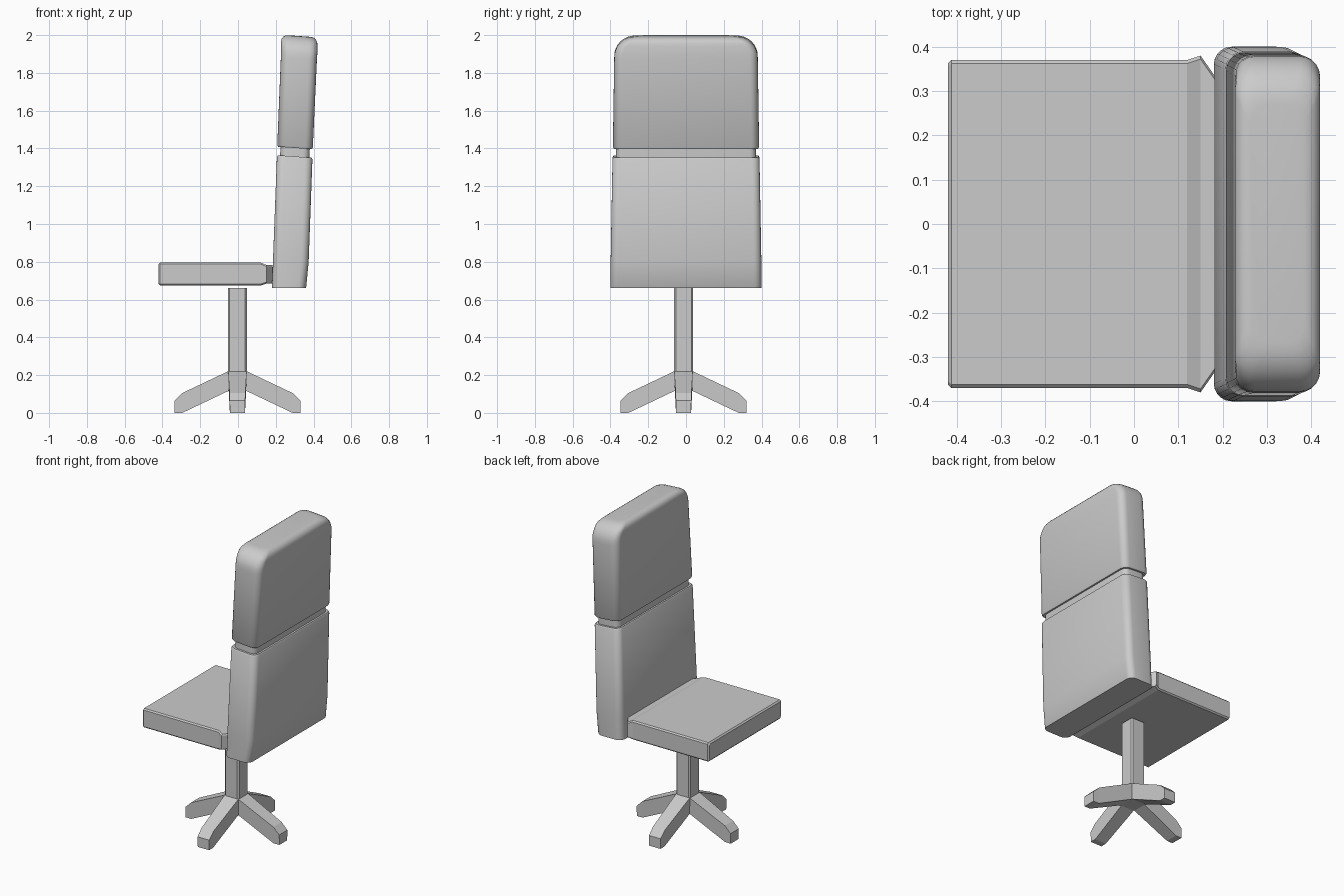
import bpy, bmesh, math

if "Cube" in bpy.data.objects:
    bpy.data.objects.remove(bpy.data.objects["Cube"])


def ring(u0, u1, v0, v1, r, n):
    """Rounded rectangle as a list of (u, v) points."""
    pts = []
    corners = ((u1 - r, v1 - r), (u0 + r, v1 - r), (u0 + r, v0 + r), (u1 - r, v0 + r))
    for k, (cu, cv) in enumerate(corners):
        for i in range(n + 1):
            a = math.pi / 2 * (k + i / n)
            pts.append((cu + r * math.cos(a), cv + r * math.sin(a)))
    return pts


def loft(name, rings, smooth=None):
    """Skin a list of equal-length 3D rings and cap both ends."""
    bm = bmesh.new()
    vr = [[bm.verts.new(p) for p in rg] for rg in rings]
    n = len(vr[0])
    for a, b in zip(vr, vr[1:]):
        for i in range(n):
            j = (i + 1) % n
            bm.faces.new((a[i], a[j], b[j], b[i]))
    bm.faces.new(vr[0])
    bm.faces.new(vr[-1])
    bmesh.ops.recalc_face_normals(bm, faces=bm.faces)
    me = bpy.data.meshes.new(name)
    bm.to_mesh(me)
    bm.free()
    ob = bpy.data.objects.new(name, me)
    bpy.context.collection.objects.link(ob)
    if smooth:
        bpy.ops.object.select_all(action='DESELECT')
        ob.select_set(True)
        bpy.context.view_layer.objects.active = ob
        bpy.ops.object.shade_smooth_by_angle(angle=math.radians(smooth))
    return ob


# Backrest: z, front x, back x, half width, corner radius
sections = [
    (0.66, 0.180, 0.358, 0.400, 0.04),
    (0.665, 0.180, 0.361, 0.400, 0.04),
    (0.80, 0.185, 0.374, 0.399, 0.04),
    (1.348, 0.206, 0.394, 0.389, 0.04),
    (1.357, 0.211, 0.389, 0.384, 0.04),
    (1.357, 0.223, 0.378, 0.371, 0.035),
    (1.402, 0.225, 0.380, 0.370, 0.035),
    (1.402, 0.213, 0.391, 0.382, 0.04),
    (1.411, 0.208, 0.396, 0.387, 0.04),
    (1.88, 0.227, 0.418, 0.380, 0.045),
]
# rounded top of the backrest
R_SIDE, R_FACE, TOP = 0.11, 0.035, 1.996
for i in range(1, 9):
    a = math.pi / 2 * i / 8
    t = R_SIDE * (1 - math.sin(a))
    dy = R_SIDE * (1 - math.cos(a))
    s = max(0, R_FACE - t)
    dx = R_FACE - math.sqrt(R_FACE ** 2 - s ** 2)
    sections.append((TOP - t, 0.228 + dx, 0.420 - dx, 0.380 - dy, 0.045))


def lean(x, z):
    return z - 0.07 * (x - 0.31) * min(1, max(0, (z - 0.7) / 0.5))


loft("backrest", [[(x, y, lean(x, z)) for x, y in ring(x0, x1, -h, h, r, 5)]
                  for z, x0, x1, h, r in sections], 40)

# Seat with flared rear edge and narrow joint: x, half width, bottom z, top z
seat = [
    (-0.42, 0.362, 0.683, 0.787),
    (-0.412, 0.370, 0.674, 0.796),
    (0.12, 0.370, 0.674, 0.796),
    (0.15, 0.380, 0.684, 0.783),
    (0.183, 0.333, 0.684, 0.783),
]
loft("seat", [[(x, y, z) for y, z in ring(-h, h, z0, z1, 0.008, 1)]
              for x, h, z0, z1 in seat])

# Column
CX, CY = -0.003, -0.013
loft("column", [[(x + CX, y + CY, z) for x, y in ring(-0.05, 0.05, -0.05, 0.05, 0.009, 1)]
                for z in (0.115, 0.66)])

# Four feet: radius, bottom z, top z, bottom and top half widths
foot = [
    (0.03, 0.12, 0.220, 0.046, 0.046),
    (0.05, 0.115, 0.220, 0.046, 0.049),
    (0.292, 0.0, 0.105, 0.040, 0.042),
    (0.333, 0.0, 0.065, 0.040, 0.041),
]
for k in range(4):
    c, s = round(math.cos(k * math.pi / 2)), round(math.sin(k * math.pi / 2))
    rings = []
    for r, z0, z1, wb, wt in foot:
        sec = ((-wb, z0), (wb, z0), (wt, z1), (-wt, z1))
        rings.append([(CX + r * c - w * s, CY + r * s + w * c, z) for w, z in sec])
    loft(f"foot_{k + 1}", rings)
